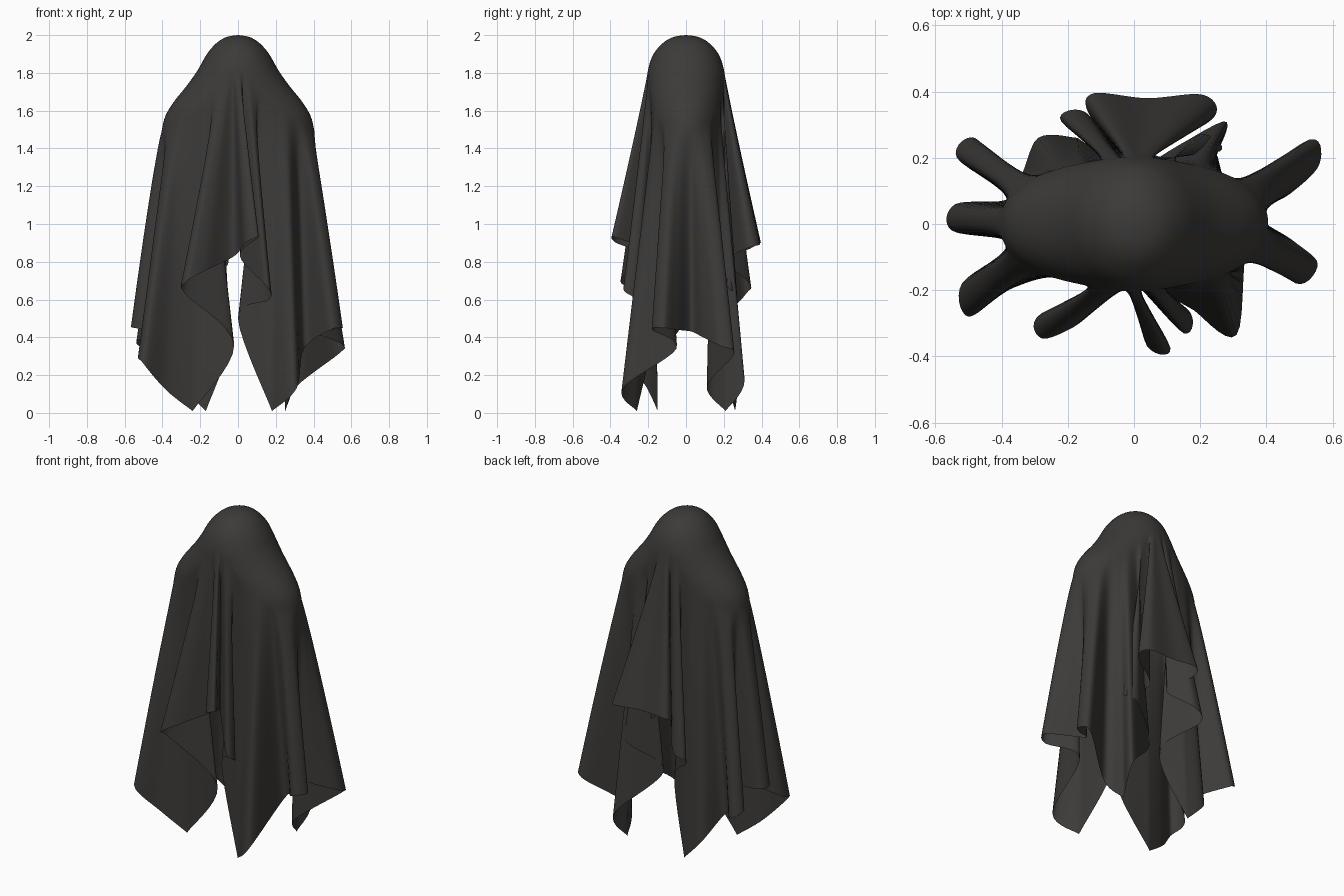
import bpy, bmesh, math

if "Cube" in bpy.data.objects:
    bpy.data.objects.remove(bpy.data.objects["Cube"])

# Hem of the draped sheet, counter-clockwise from the right side (x, y, z)
HEM = [
    (.37, .03, .43), (.47, .09, .40), (.56, .18, .355), (.53, .255, .31), (.31, .11, .14),
    (.25, .21, .01), (.27, .31, .18), (.03, .17, .45), (.20, .27, .61), (.26, .22, .67),
    (.06, .21, .80), (.24, .32, .87), (.21, .39, .89), (.04, .38, .90), (-.12, .395, .90),
    (-.14, .34, .87), (-.05, .22, .80), (-.15, .34, .68), (-.22, .31, .62), (-.04, .17, .42),
    (-.17, .26, .01), (-.29, .26, .14), (-.36, .13, .28), (-.48, .26, .33), (-.535, .20, .38),
    (-.38, .08, .43), (-.54, .06, .45), (-.55, -.02, .45), (-.37, -.06, .41), (-.52, -.18, .31),
    (-.50, -.28, .26), (-.38, -.20, .12), (-.24, -.15, .01), (-.02, -.17, .36), (-.28, -.27, .63),
    (-.28, -.345, .69), (-.18, -.31, .75), (-.02, -.20, .83), (.04, -.37, .90), (.11, -.375, .93),
    (.01, -.19, .83), (.15, -.33, .67), (.165, -.26, .60), (.00, -.16, .50), (.18, -.26, .01),
    (.31, -.335, .13), (.35, -.05, .34), (.49, -.18, .44), (.555, -.12, .45), (.48, -.05, .44)]

# Head and shoulders under the sheet (z, half width, half depth)
BODY = [(2.0, 0, 0), (1.99, .06, .065), (1.96, .112, .12), (1.90, .165, .172), (1.82, .21, .2),
        (1.74, .265, .207), (1.66, .33, .208), (1.60, .37, .208), (1.55, .392, .208), (1.47, .408, .208)]
STEPS, DOME_ROWS, DROP_ROWS = 7, 22, 36


def catmull(a, b, c, d, t):
    return tuple(.5 * (2 * q + (r - p) * t + (2 * p - 5 * q + 4 * r - s) * t * t
                       + (3 * q - p - 3 * r + s) * t ** 3) for p, q, r, s in zip(a, b, c, d))


def body_at(p):
    i = min(int(p), len(BODY) - 2)
    first = (2.0, -.06, -.06) if i == 0 else BODY[i - 1]
    return catmull(first, BODY[i], BODY[i + 1], BODY[min(i + 2, len(BODY) - 1)], p - i)


def level_of(z):
    for i in range(len(BODY) - 1):
        if BODY[i + 1][0] <= z:
            return i + (BODY[i][0] - z) / (BODY[i][0] - BODY[i + 1][0])
    return len(BODY) - 1


def body_point(p, ang):
    z, rx, ry = body_at(p)
    e = 1 - .06 * min(1, max(0, p - 3) / 4)
    c, s = math.cos(ang), math.sin(ang)
    return (rx * math.copysign(abs(c) ** e, c), ry * math.copysign(abs(s) ** e, s), z)


# Angle on the body where each hem point hangs from, smoothed over the folds
n = len(HEM)
angles = [math.atan2(HEM[0][1] / .2, HEM[0][0] / .4)]
for x, y, _ in HEM[1:]:
    a = math.atan2(y / .2, x / .4)
    prev = angles[-1]
    angles.append(prev + (a - prev + math.pi) % math.tau - math.pi)


def angle(i):
    return angles[i % n] + math.tau * (i // n)


for _ in range(3):
    angles = [sum(angle(i + k) for k in range(-3, 4)) / 7 for i in range(n)]


def hem_at(i, t):
    a, b, c, d = (HEM[j % n] + (angle(j),) for j in range(i - 1, i + 3))
    # the four sheet corners stay pointed
    if b[2] < .02:
        a = b[:3] + a[3:]
    if c[2] < .02:
        d = c[:3] + d[3:]
    return catmull(a, b, c, d, t)


# Sheet: domed over head and shoulders, then falling in folds to the hem
bm = bmesh.new()
top = bm.verts.new((0, 0, 2))
columns = []
for i in range(n):
    for k in range(STEPS):
        hx, hy, hz, ang = hem_at(i, k / STEPS)
        hz = max(hz, 0)
        level = level_of(1.49 + .32 * math.sin(ang) ** 4)
        col = [body_point(level * r / DOME_ROWS, ang) for r in range(1, DOME_ROWS + 1)]
        bx, by, bz = col[-1]
        flare = .86 + .2 * math.sin(ang) ** 2
        for r in range(1, DROP_ROWS + 1):
            s = r / DROP_ROWS
            f = s ** flare
            col.append((bx + (hx - bx) * f, by + (hy - by) * f, bz + (hz - bz) * s))
        columns.append([bm.verts.new(v) for v in col])
for a, b in zip(columns, columns[1:] + columns[:1]):
    bm.faces.new((top, a[0], b[0]))
    for r in range(len(a) - 1):
        bm.faces.new((a[r], a[r + 1], b[r + 1], b[r]))

mesh = bpy.data.meshes.new("draped_sheet")
bm.to_mesh(mesh)
bm.free()
mesh.shade_smooth()
sheet = bpy.data.objects.new("draped_sheet", mesh)
bpy.context.collection.objects.link(sheet)

# Dark cloth
cloth = bpy.data.materials.new("dark_cloth")
cloth.diffuse_color = (.045, .043, .04, 1)
cloth.use_nodes = True
cloth.node_tree.nodes["Principled BSDF"].inputs["Base Color"].default_value = cloth.diffuse_color
mesh.materials.append(cloth)
